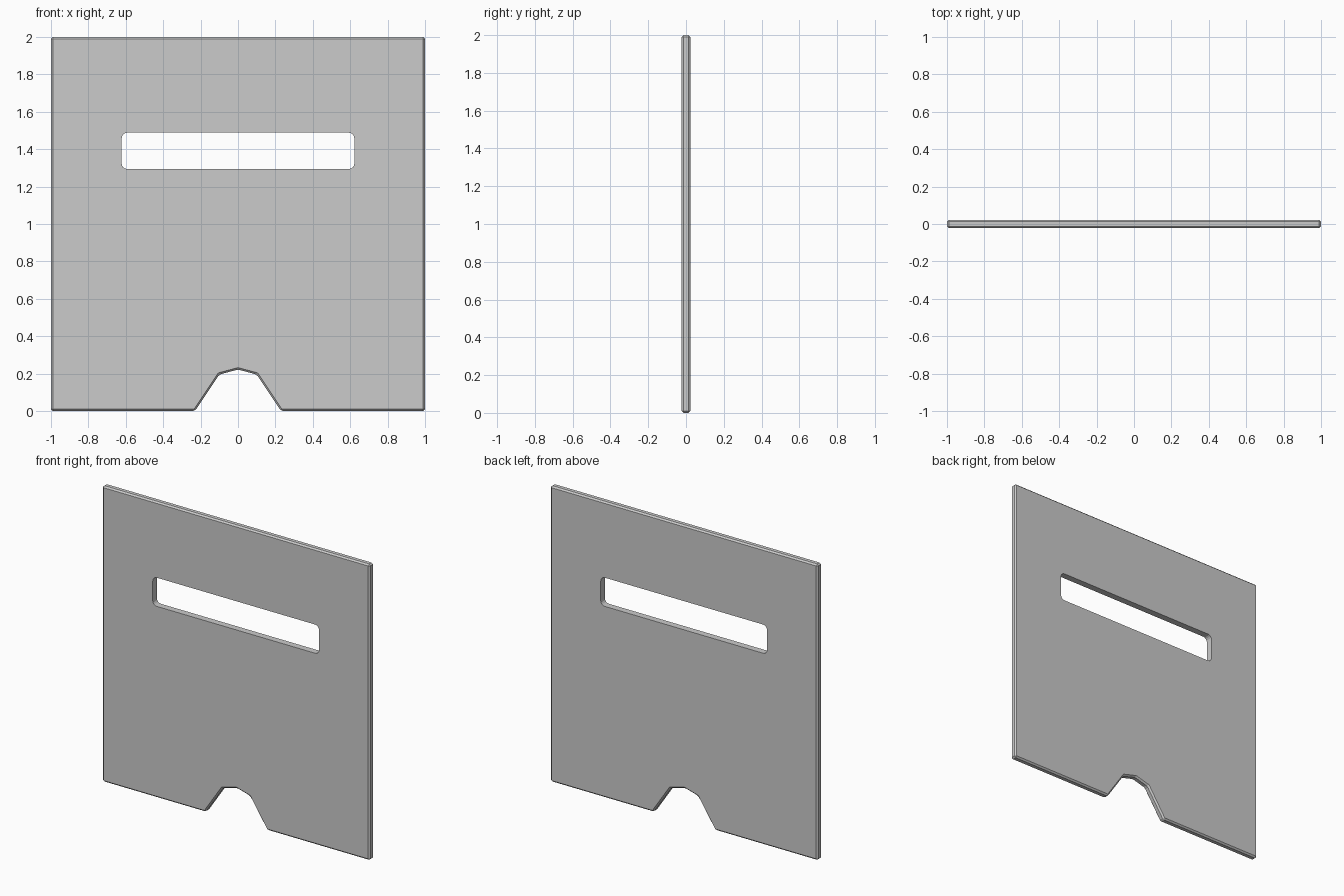
import bpy, bmesh
from math import sin, cos, pi

if "Cube" in bpy.data.objects:
    bpy.data.objects.remove(bpy.data.objects["Cube"])


def prism(name, outline, half_depth):
    """Extrude an x-z outline symmetrically along y."""
    bm = bmesh.new()
    face = bm.faces.new([bm.verts.new((x, -half_depth, z)) for x, z in outline])
    ext = bmesh.ops.extrude_face_region(bm, geom=[face])
    moved = [v for v in ext["geom"] if isinstance(v, bmesh.types.BMVert)]
    bmesh.ops.translate(bm, verts=moved, vec=(0, 2 * half_depth, 0))
    bmesh.ops.recalc_face_normals(bm, faces=bm.faces)
    mesh = bpy.data.meshes.new(name)
    bm.to_mesh(mesh)
    bm.free()
    obj = bpy.data.objects.new(name, mesh)
    bpy.context.collection.objects.link(obj)
    return obj


def rounded_rect(cx, cz, hw, hh, r, steps=4):
    pts = []
    for q, (sx, sz) in enumerate([(1, 1), (-1, 1), (-1, -1), (1, -1)]):
        for i in range(steps + 1):
            a = (q + i / steps) * pi / 2
            pts.append((cx + sx * (hw - r) + r * cos(a),
                        cz + sz * (hh - r) + r * sin(a)))
    return pts


# Panel with the bottom notch, mirrored from its right half
right = [(0.23, 0), (1, 0), (1, 2)]
notch = [(0.1, 0.195), (0, 0.222)]
half = notch[::-1] + right
outline = half + [(-x, z) for x, z in reversed(half) if x > 0]
panel = prism("panel", outline, 0.0225)

# Chamfered rim
bevel = panel.modifiers.new("chamfer", "BEVEL")
bevel.width = 0.01
bevel.segments = 1
bevel.limit_method = "ANGLE"

# Handle slot, cut after the chamfer so its edges stay sharp
cutter = prism("slot_cutter", rounded_rect(0, 1.391, 0.622, 0.097, 0.03), 0.2)
cutter.hide_render = True
cutter.hide_viewport = True
cut = panel.modifiers.new("slot", "BOOLEAN")
cut.operation = "DIFFERENCE"
cut.solver = "EXACT"
cut.object = cutter
